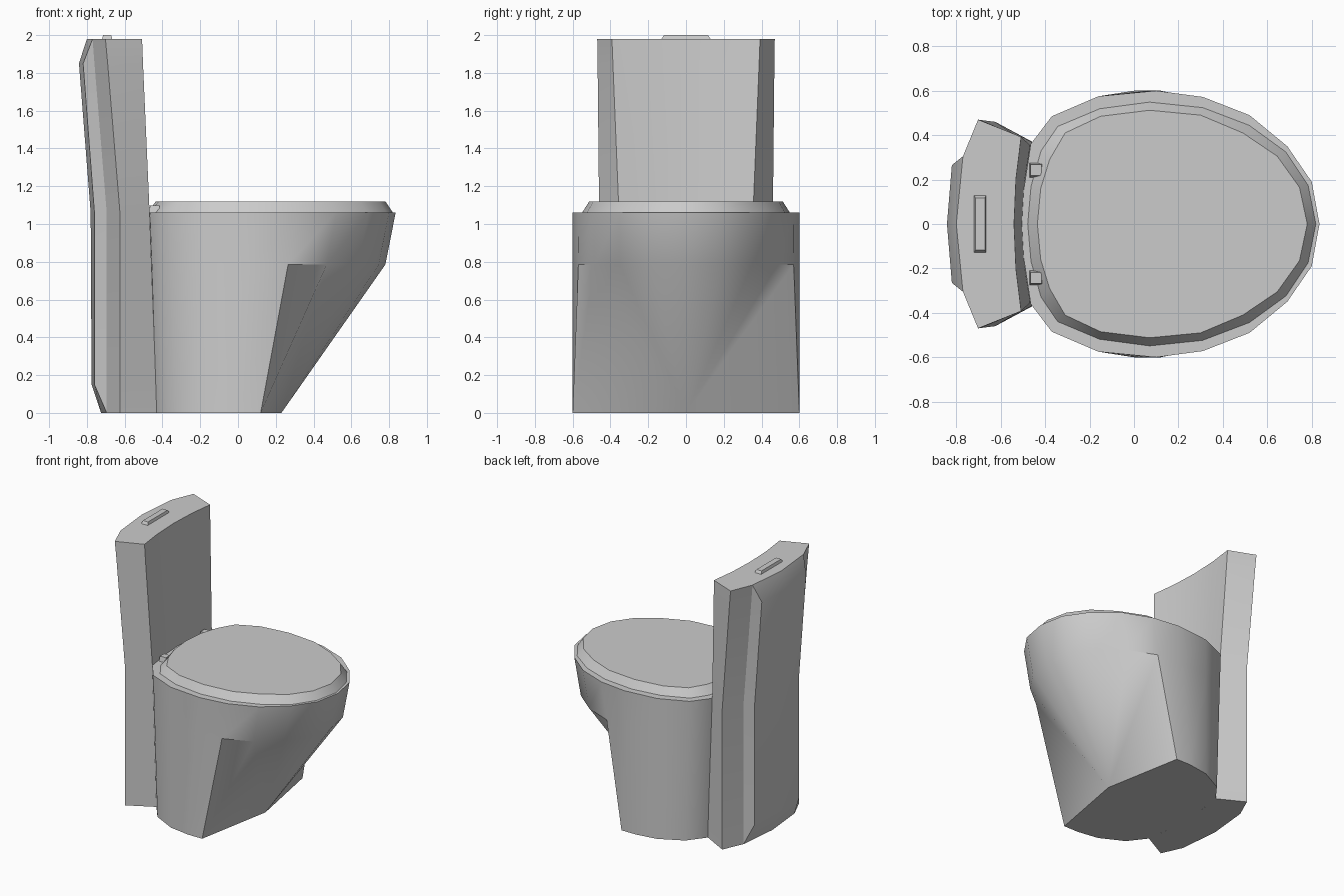
import bpy, bmesh, math

if "Cube" in bpy.data.objects:
    bpy.data.objects.remove(bpy.data.objects["Cube"])


def mirrored(half):
    """Close a half outline that starts and ends on y = 0."""
    return half + [(x, -y) for x, y in half[-2:0:-1]]


def loft(name, levels, angle=30):
    """Skin a stack of (z, half outline) levels and cap both ends."""
    bm = bmesh.new()
    rings = [[bm.verts.new((x, y, z)) for x, y in mirrored(half)] for z, half in levels]
    n = len(rings[0])
    for lo, hi in zip(rings, rings[1:]):
        for i in range(n):
            j = (i + 1) % n
            bm.faces.new((lo[i], lo[j], hi[j], hi[i]))
    bm.faces.new(rings[0][::-1])
    bm.faces.new(rings[-1])
    bmesh.ops.remove_doubles(bm, verts=bm.verts, dist=0.0005)
    bmesh.ops.recalc_face_normals(bm, faces=bm.faces)
    return finish(name, bm, angle)


def finish(name, bm, angle=30):
    mesh = bpy.data.meshes.new(name)
    bm.to_mesh(mesh)
    bm.free()
    obj = bpy.data.objects.new(name, mesh)
    bpy.context.collection.objects.link(obj)
    bpy.ops.object.select_all(action='DESELECT')
    obj.select_set(True)
    bpy.context.view_layer.objects.active = obj
    bpy.ops.object.shade_smooth_by_angle(angle=math.radians(angle))
    return obj


def tapered_box(name, x0, x1, y0, y1, z0, z1, inset):
    bm = bmesh.new()
    bmesh.ops.create_cube(bm, size=1)
    for v in bm.verts:
        k = inset if v.co.z > 0 else 0
        v.co = ((x0 + x1) / 2 + v.co.x * (x1 - x0 - k),
                (y0 + y1) / 2 + v.co.y * (y1 - y0 - 2 * k),
                z1 if v.co.z > 0 else z0)
    return finish(name, bm)


# Bowl: egg-shaped rim, lip, and an undercut front converging to one floor point
rim = [(.835, 0), (.80, .19), (.69, .35), (.52, .49), (.31, .572), (.10, .60),
       (-.16, .575), (-.37, .485), (-.465, .36), (-.52, 0)]
lip = [(.78, 0), (.745, .19), (.635, .35), (.47, .485), (.265, .57), (.07, .60),
       (-.16, .575), (-.36, .485), (-.455, .36), (-.51, 0)]
foot = [(.23, 0)] * 4 + [(.12, .60), (0, .60), (-.16, .575), (-.335, .485), (-.43, .36), (-.48, 0)]
# keep the outline count: four front columns merge at the apex
loft("bowl", [(0, foot), (.785, lip), (1.062, rim)])

# Lid: bevelled slab on the rim
lid_base = [(.82, 0), (.785, .175), (.685, .325), (.52, .445), (.31, .525), (.07, .55),
            (-.155, .52), (-.345, .44), (-.42, .33), (-.465, .17), (-.48, 0)]
lid_top = [(.78, 0), (.745, .165), (.645, .305), (.49, .41), (.30, .49), (.07, .512),
           (-.15, .485), (-.31, .41), (-.38, .29), (-.42, .16), (-.435, 0)]
loft("lid", [(1.06, lid_base), (1.12, lid_top)])

# Lid hinges
for side, label in ((1, "left"), (-1, "right")):
    a, b = sorted((side * .21, side * .275))
    tapered_box("hinge_" + label, -.47, -.412, a, b, 1.06, 1.098, .008)


# Tank: concave front, slanted sides and a raised back panel
def tank_level(front, edge, edge_y, side, side_y, groove, panel, panel_y, back):
    mid = front + (edge - front) * .27
    return [(front, 0), (mid, edge_y * .52), (edge, edge_y), (side, side_y),
            (groove, .305), (panel, panel_y), (back, 0)]


loft("tank", [
    (0.00, tank_level(-.465, -.43, .355, -.625, .46, -.695, -.695, .305, -.725)),
    (0.15, tank_level(-.470, -.435, .355, -.625, .46, -.695, -.76, .265, -.775)),
    (1.06, tank_level(-.505, -.468, .355, -.625, .46, -.695, -.76, .265, -.78)),
    (1.85, tank_level(-.535, -.503, .387, -.690, .468, -.76, -.82, .265, -.842)),
    (1.98, tank_level(-.540, -.508, .392, -.702, .47, -.77, -.77, .305, -.80)),
])

# Flush button
tapered_box("flush_button", -.72, -.665, -.13, .13, 1.978, 2.0, .013)
